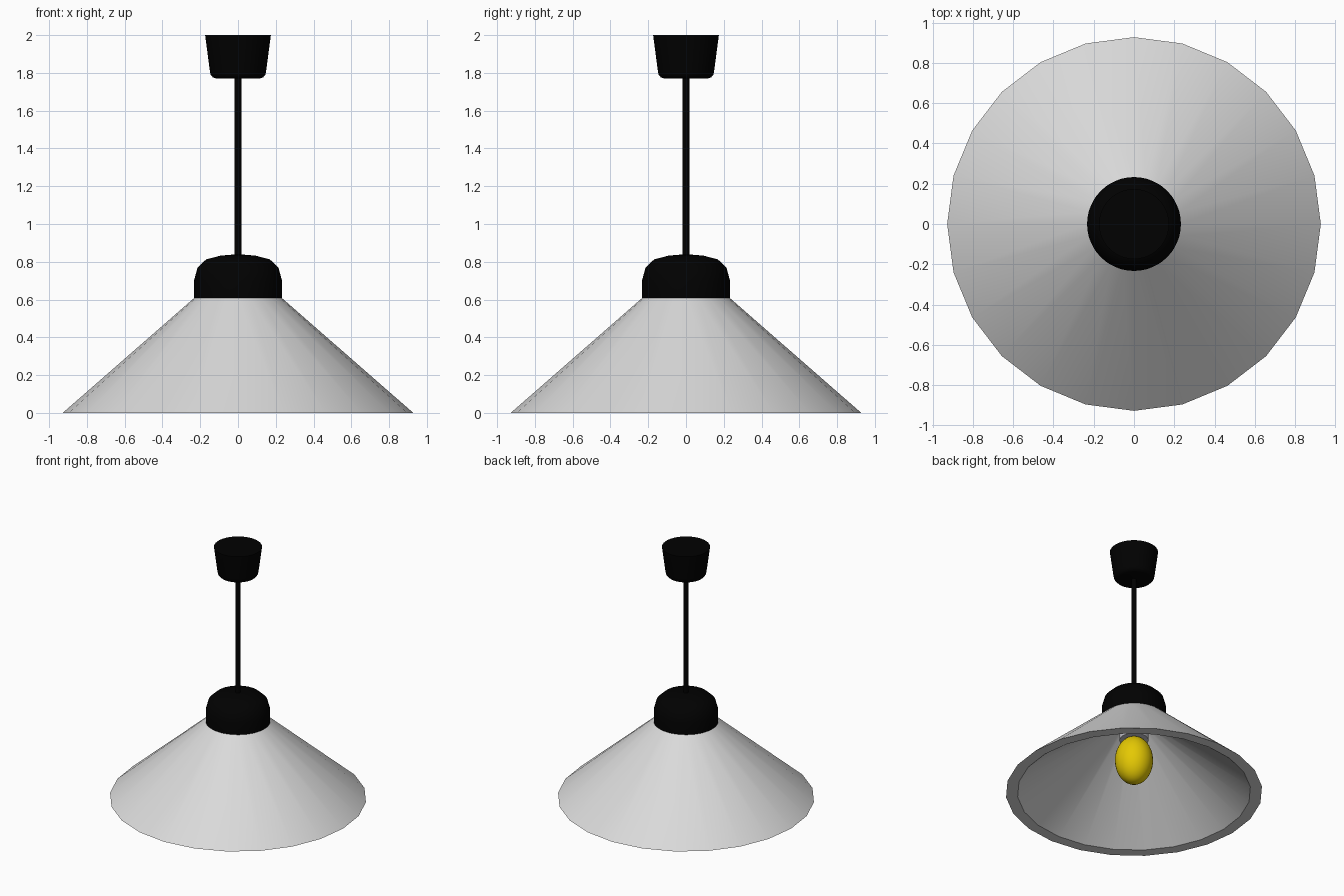
import bpy, bmesh, math

if "Cube" in bpy.data.objects:
    bpy.data.objects.remove(bpy.data.objects["Cube"])


def material(name, rgb):
    m = bpy.data.materials.new(name)
    m.diffuse_color = (*rgb, 1.0)
    m.use_nodes = True
    m.node_tree.nodes["Principled BSDF"].inputs["Base Color"].default_value = m.diffuse_color
    return m


black = material("black plastic", (0.0003, 0.0003, 0.0003))
white = material("pale grey enamel", (0.70, 0.70, 0.70))
yellow = material("yellow glass", (0.78, 0.58, 0.001))
grey = material("socket grey", (0.58, 0.58, 0.63))


def lathe(name, profile, sides, mat, angle=35):
    """Spin an (r, z) profile round z; r = 0 makes a pole."""
    bm = bmesh.new()
    rings = []
    for r, z in profile:
        if r == 0:
            rings.append([bm.verts.new((0, 0, z))] * sides)
        else:
            rings.append([bm.verts.new((r * math.cos(2 * math.pi * i / sides),
                                        r * math.sin(2 * math.pi * i / sides), z))
                          for i in range(sides)])
    for a, b in zip(rings, rings[1:]):
        for i in range(sides):
            j = (i + 1) % sides
            bm.faces.new(list(dict.fromkeys((a[i], a[j], b[j], b[i]))))
    bmesh.ops.recalc_face_normals(bm, faces=bm.faces)
    mesh = bpy.data.meshes.new(name)
    bm.to_mesh(mesh)
    bm.free()
    mesh.materials.append(mat)
    ob = bpy.data.objects.new(name, mesh)
    bpy.context.collection.objects.link(ob)
    bpy.ops.object.select_all(action='DESELECT')
    ob.select_set(True)
    bpy.context.view_layer.objects.active = ob
    bpy.ops.object.shade_smooth_by_angle(angle=math.radians(angle))
    return ob


# Thick conical shade with a flatter inner cone, open at the bottom
lathe("shade", [(0, 0.61), (0.23, 0.61), (0.928, 0), (0.844, 0),
                (0.10, 0.575), (0, 0.575)], 24, white)

# Domed cap over the shade
lathe("shade_cap", [(0, 0.608), (0.233, 0.608), (0.233, 0.70), (0.214, 0.77),
                    (0.168, 0.813), (0.09, 0.833), (0, 0.84)], 48, black)

# Hanging rod
lathe("rod", [(0, 0.82), (0.0175, 0.82), (0.0175, 1.80), (0, 1.80)], 16, black)

# Ceiling canopy with a rounded lower edge
lathe("ceiling_canopy", [(0, 1.770), (0.115, 1.770), (0.133, 1.776), (0.145, 1.790),
                         (0.149, 1.810), (0.174, 2.0), (0, 2.0)], 48, black)

# Lamp socket
lathe("socket", [(0, 0.43), (0.105, 0.43), (0.105, 0.59), (0, 0.59)], 32, grey)

# Egg-shaped bulb
n = 16
bulb = [(0.138 * math.sin(math.pi * k / n) if 0 < k < n else 0,
         0.262 - 0.188 * math.cos(math.pi * k / n)) for k in range(n + 1)]
lathe("bulb", bulb, 32, yellow)
